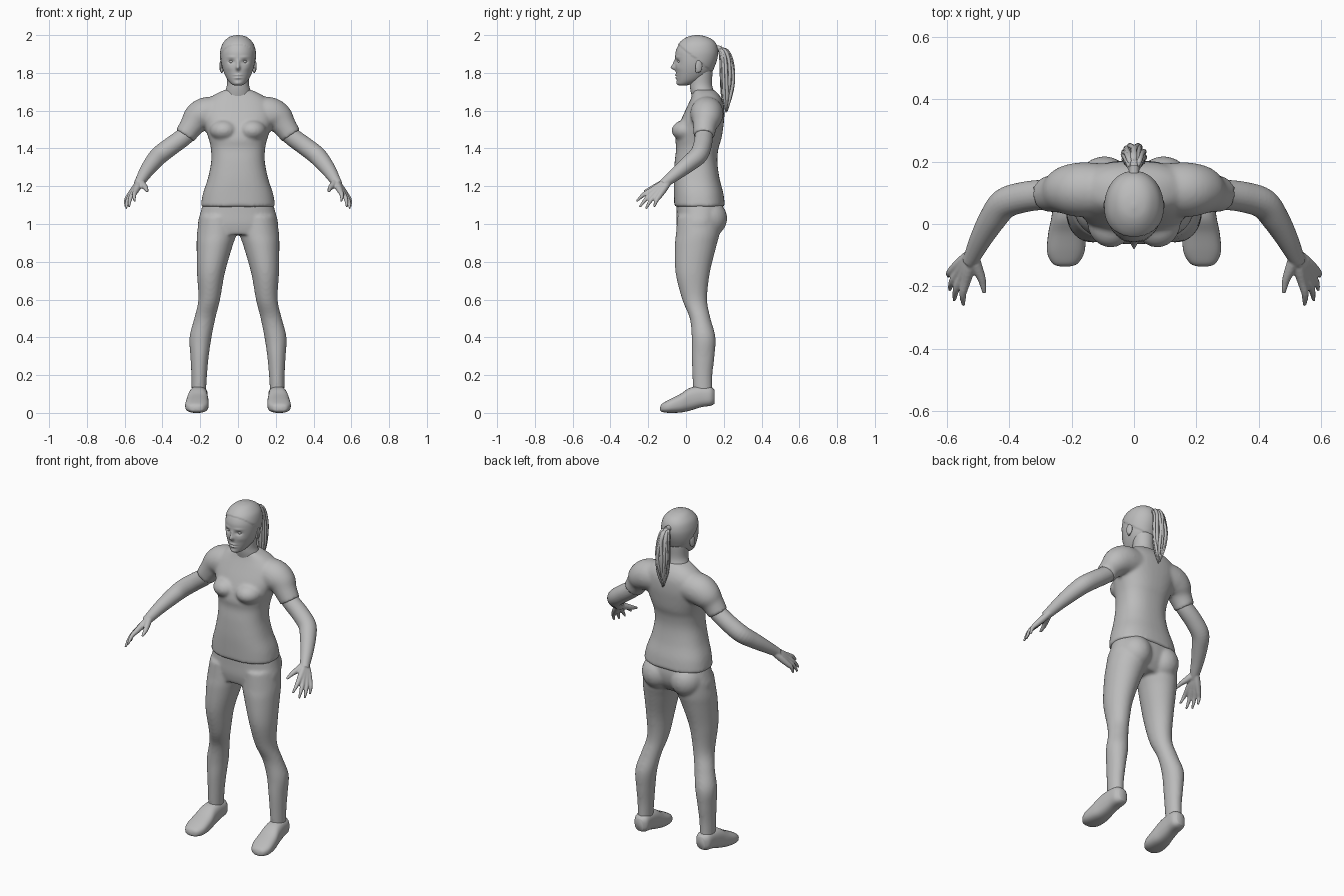
import bpy, bmesh, math, random
from mathutils import Vector, Matrix

random.seed(4)
if "Cube" in bpy.data.objects:
    bpy.data.objects.remove(bpy.data.objects["Cube"])

grey = bpy.data.materials.new("plain grey")
grey.use_nodes = True
grey.diffuse_color = (0.5, 0.5, 0.5, 1)
grey.node_tree.nodes["Principled BSDF"].inputs["Base Color"].default_value = (0.5, 0.5, 0.5, 1)


def spline(keys, steps):
    """Catmull-Rom through rows of numbers."""
    pts = [Vector(k) for k in keys]
    out = []
    for i in range(len(pts) - 1):
        p0, p1, p2 = pts[max(i - 1, 0)], pts[i], pts[i + 1]
        p3 = pts[min(i + 2, len(pts) - 1)]
        for s in range(steps):
            t = s / steps
            out.append(p1 + (p2 - p0) * (t / 2)
                       + (p0 * 2 - p1 * 5 + p2 * 4 - p3) * (t * t / 2)
                       + (p1 * 3 - p0 - p2 * 3 + p3) * (t ** 3 / 2))
    return out + [pts[-1]]


def skin(bm, rings, sides, power=2.0):
    """Closed tube through rings given as centre and two half axes."""
    def bulge(a):
        return math.copysign(abs(a) ** (2 / power), a)
    loops = []
    for c, u, v in rings:
        angles = [2 * math.pi * k / sides for k in range(sides)]
        loops.append([bm.verts.new(c + u * bulge(math.cos(a)) + v * bulge(math.sin(a))) for a in angles])
    for a, b in zip(loops, loops[1:]):
        for k in range(sides):
            n = (k + 1) % sides
            bm.faces.new((a[k], a[n], b[n], b[k]))
    bm.faces.new(loops[0])
    bm.faces.new(loops[-1])


def stack(bm, keys, sides=40, power=2.0, steps=5, side=1):
    """Level slices: height, x from and to, y from and to."""
    rings = []
    for z, x0, x1, y0, y1 in spline(keys, steps):
        rings.append((Vector((side * (x0 + x1) / 2, (y0 + y1) / 2, z)),
                      Vector(((x1 - x0) / 2, 0, 0)), Vector((0, (y1 - y0) / 2, 0))))
    skin(bm, rings, sides, power)


def limb(bm, keys, side=1, sides=20, steps=5, ref=(0, 1, 0)):
    """Round tube along a path: x, y, z, radius."""
    rows = spline(keys, steps)
    pts = [Vector((r[0] * side, r[1], r[2])) for r in rows]
    rings = []
    for i, p in enumerate(pts):
        t = (pts[min(i + 1, len(pts) - 1)] - pts[max(i - 1, 0)]).normalized()
        u = Vector(ref)
        u = (u - t * u.dot(t)).normalized()
        rad = max(rows[i][3], 0.001)
        rings.append((p, u * rad, t.cross(u) * rad))
    skin(bm, rings, sides)


def ball(bm, centre, radii, tilt=0):
    m = Matrix.Translation(centre) @ Matrix.Rotation(tilt, 4, 'Z') @ Matrix.Diagonal((*radii, 1))
    bmesh.ops.create_uvsphere(bm, u_segments=24, v_segments=16, radius=1, matrix=m)


def finish(name, bm, voxel=0, smooth=0):
    bmesh.ops.recalc_face_normals(bm, faces=bm.faces)
    for f in bm.faces:
        f.smooth = True
    me = bpy.data.meshes.new(name)
    bm.to_mesh(me)
    bm.free()
    me.materials.append(grey)
    ob = bpy.data.objects.new(name, me)
    bpy.context.collection.objects.link(ob)
    if voxel:
        rm = ob.modifiers.new("blend", 'REMESH')
        rm.mode = 'VOXEL'
        rm.voxel_size = voxel
        rm.use_smooth_shade = True
        sm = ob.modifiers.new("soften", 'SMOOTH')
        sm.factor = 0.5
        sm.iterations = smooth
    return ob


# Shirt: torso, bust, short sleeves
bm = bmesh.new()
torso = [(1.09, .198, -.062, .207), (1.16, .186, -.064, .198), (1.24, .16, -.065, .178),
         (1.33, .142, -.06, .166), (1.4, .144, -.052, .172), (1.45, .155, -.056, .187),
         (1.51, .175, -.042, .197), (1.57, .19, -.018, .203), (1.63, .18, .01, .2),
         (1.67, .145, .028, .185), (1.695, .105, .036, .165), (1.71, .07, .036, .15)]
stack(bm, [(z, -w, w, a, b) for z, w, a, b in torso], power=2.4)
for s in (-1, 1):
    ball(bm, (s * .075, .005, 1.495), (.075, .081, .058))
    limb(bm, [(.1, .11, 1.59, .085), (.17, .11, 1.583, .088), (.215, .108, 1.558, .08),
              (.245, .1, 1.52, .064), (.281, .095, 1.467, .056)], s, 28)
finish("shirt", bm, 0.009, 6)

# Trousers: pelvis, buttocks, two legs
bm = bmesh.new()
pelvis = [(1.12, .182, -.05, .19), (1.06, .199, -.05, .197), (1.0, .213, -.05, .185), (.945, .2, -.04, .15)]
stack(bm, [(z, -w, w, a, b) for z, w, a, b in pelvis], power=2.3)
leg = [(1.04, .01, .204, -.046, .185), (.95, .008, .217, -.053, .178), (.88, .03, .219, -.059, .16),
       (.74, .07, .217, -.055, .126), (.6, .095, .21, -.02, .112), (.5, .12, .232, .02, .13),
       (.4, .14, .257, .03, .156), (.3, .155, .252, .03, .151), (.2, .164, .247, .034, .14),
       (.1, .17, .245, .038, .14)]
for s in (-1, 1):
    ball(bm, (s * .095, .118, 1.03), (.093, .1, .1))
    stack(bm, leg, side=s)
finish("trousers", bm, 0.009, 6)

# Shoes: slices run from toe to heel, y, half width, sole and top height
shoe = [(-.137, .012, .014, .03), (-.127, .04, .005, .048), (-.09, .06, 0, .07), (-.03, .06, .002, .1),
        (.02, .053, .012, .132), (.08, .048, .03, .142), (.13, .044, .038, .138), (.152, .025, .05, .12)]
for s, label in ((1, "left"), (-1, "right")):
    bm = bmesh.new()
    rings = []
    for y, w, z0, z1 in spline(shoe, 5):
        x = s * (.21 - .06 * (y - .06))
        rings.append((Vector((x, y, (z0 + z1) / 2)), Vector((w, 0, 0)), Vector((0, 0, (z1 - z0) / 2))))
    skin(bm, rings, 32, 2.6)
    finish(label + "_shoe", bm)

# Arms with palm, fingers and thumb
tips = [(.547, -.262, 1.12), (.577, -.245, 1.09), (.592, -.212, 1.082), (.596, -.168, 1.09)]
for s, label in ((1, "left"), (-1, "right")):
    bm = bmesh.new()
    limb(bm, [(.22, .1, 1.53, .046), (.28, .095, 1.467, .048), (.35, .087, 1.415, .049),
              (.415, .066, 1.365, .049), (.455, .015, 1.32, .044), (.49, -.045, 1.272, .036),
              (.517, -.1, 1.228, .028), (.53, -.122, 1.21, .024)], s, 24)
    for k, tip in enumerate(tips):
        tip = Vector(tip)
        knuckle = Vector((.54 + .012 * k, -.186 + .015 * k, 1.176 - .009 * k))
        mid = knuckle.lerp(tip, .5) + Vector((.006, -.002, .006))
        wrist = Vector((.519, -.105 + .004 * k, 1.222))
        limb(bm, [(*wrist, .018), (*wrist.lerp(knuckle, .5), .019), (*knuckle, .0155),
                  (*mid, .0115), (*tip, .006)], s, 12)
    limb(bm, [(.515, -.11, 1.222, .02), (.502, -.145, 1.205, .018), (.488, -.18, 1.19, .013),
              (.48, -.222, 1.172, .007)], s, 12)
    finish(label + "_arm", bm, 0.0045, 3)

# Neck
bm = bmesh.new()
stack(bm, [(1.64, -.08, .08, .04, .17), (1.7, -.068, .068, .025, .148), (1.74, -.058, .058, .02, .138),
           (1.8, -.06, .06, .02, .14), (1.84, -.06, .06, .02, .14)])
finish("neck", bm)

# Head, with the face shaped by soft bumps: x, z, spread x, spread z, push along y
bm = bmesh.new()
skull = [(1.733, .018, -.036, .0), (1.742, .036, -.045, .04), (1.765, .056, -.049, .09),
         (1.8, .074, -.053, .13), (1.84, .086, -.056, .15), (1.88, .091, -.057, .163),
         (1.915, .09, -.054, .166), (1.95, .08, -.038, .157), (1.975, .06, -.012, .135),
         (1.99, .037, .018, .1), (1.996, .006, .05, .065)]
stack(bm, [(z, -w, w, a, b) for z, w, a, b in skull], 96, 2.1, 8)
bumps = [(0, 1.828, .01, .013, -.024), (0, 1.85, .007, .018, -.011), (0, 1.788, .019, .005, -.008),
         (0, 1.773, .017, .005, -.008), (0, 1.781, .022, .002, .004), (0, 1.745, .018, .01, -.005),
         (.036, 1.86, .016, .01, .012), (.036, 1.884, .022, .006, -.003), (.046, 1.825, .02, .015, -.003)]
middle = Vector((0, .06, 1.88))
for v in bm.verts:
    x, y, z = v.co
    if y < .03:
        for bx, bz, sx, sz, push in bumps:
            v.co.y += push * math.exp(-((abs(x) - bx) / sx) ** 2 - ((z - bz) / sz) ** 2)
    # Hair sits as a thin raised cap
    if z > 1.918 - .8 * y:
        v.co += (v.co - middle).normalized() * .004
finish("head", bm)

for s, label in ((1, "left"), (-1, "right")):
    bm = bmesh.new()
    ball(bm, (s * .035, -.031, 1.86), (.013, .013, .01))
    finish(label + "_eye", bm)
    bm = bmesh.new()
    ball(bm, (s * .09, .068, 1.835), (.007, .019, .032), s * .3)
    ball(bm, (s * .086, .06, 1.815), (.007, .011, .016))
    finish(label + "_ear", bm)

# Ponytail: hair tie, full core and loose strands
bm = bmesh.new()
limb(bm, [(0, .155, 1.925, .022), (0, .17, 1.928, .016), (0, .185, 1.926, .018)], ref=(1, 0, 0))
finish("hair_tie", bm)
core = [(.17, 1.925, .012), (.196, 1.915, .018), (.213, 1.86, .028), (.22, 1.77, .034),
        (.218, 1.68, .024), (.214, 1.6, .005)]
bm = bmesh.new()
limb(bm, [(0, *row) for row in core], ref=(1, 0, 0))
for i in range(14):
    a = 2 * math.pi * i / 14
    drop = random.uniform(-.02, .05)
    path = []
    for k, (y, z, r) in enumerate(core):
        b = a + random.uniform(-.2, .2)
        path.append((r * math.cos(b), y + r * math.sin(b), z + drop * k / 5, .009 if 0 < k < 5 else .002))
    limb(bm, path, sides=8, ref=(1, 0, 0))
finish("ponytail", bm)
